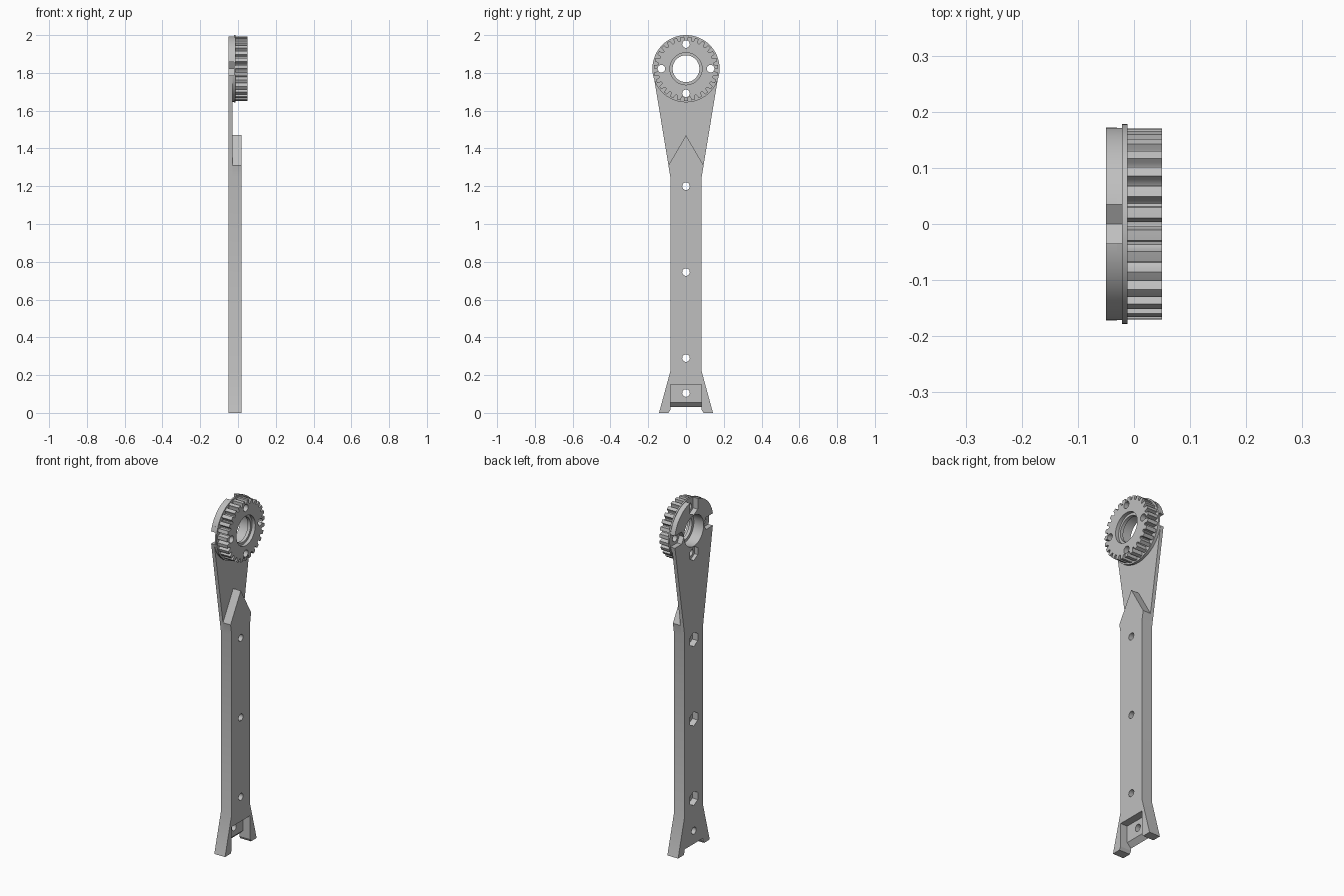
import bpy, bmesh
from math import sin, cos, pi, radians
from mathutils import Vector

cube = bpy.data.objects.get("Cube")
if cube:
    bpy.data.objects.remove(cube, do_unlink=True)

grey = bpy.data.materials.new("plain_grey")
grey.use_nodes = True
colour = (0.52, 0.52, 0.52, 1)
grey.diffuse_color = colour
grey.node_tree.nodes["Principled BSDF"].inputs["Base Color"].default_value = colour

HUB_Z = 1.822
BACK, PLATE, HEAD, FLANGE, BODY, FRONT = -0.05, -0.03, -0.021, -0.012, 0.018, 0.05


def extrude(name, points, lo, hi, axis="x"):
    """Prism from a (y, z) profile along x, or an (x, z) profile along y."""
    bm = bmesh.new()
    place = (lambda p: (lo, p[0], p[1])) if axis == "x" else (lambda p: (p[0], lo, p[1]))
    face = bm.faces.new([bm.verts.new(place(p)) for p in points])
    moved = bmesh.ops.extrude_face_region(bm, geom=[face])["geom"]
    step = Vector((hi - lo, 0, 0) if axis == "x" else (0, hi - lo, 0))
    bmesh.ops.translate(bm, vec=step, verts=[v for v in moved if isinstance(v, bmesh.types.BMVert)])
    bmesh.ops.recalc_face_normals(bm, faces=bm.faces)
    mesh = bpy.data.meshes.new(name)
    bm.to_mesh(mesh)
    bm.free()
    mesh.materials.append(grey)
    obj = bpy.data.objects.new(name, mesh)
    bpy.context.collection.objects.link(obj)
    return obj


def arc(r, y=0, z=HUB_Z, start=0, end=360, n=64):
    full = end - start == 360
    steps = n if full else n + 1
    angles = [radians(start + (end - start) * i / n) for i in range(steps)]
    return [(y + r * cos(a), z + r * sin(a)) for a in angles]


def mirrored(half):
    """Close a right-hand outline by mirroring it across y = 0."""
    return half + [(-y, z) for y, z in reversed(half) if y > 0]


# Arm and head, stacked in layers along x
side = [(0.143, 0), (0.083, 0.22), (0.083, 1.25)]
plate = extrude("arm_back_plate", side + arc(0.175, start=-10, end=190)
                + [(-y, z) for y, z in reversed(side)], BACK, PLATE)
body = extrude("arm_body", mirrored(side + [(0.093, 1.31), (0, 1.47)]), PLATE, BODY)
head = extrude("head_disc", arc(0.175), PLATE, HEAD)
flange = extrude("pulley_flange", arc(0.178), HEAD, FLANGE)

# Toothed ring with rounded grooves
TEETH = 27
tooth = [(-0.24, 0.17), (0, 0.17), (0.24, 0.17), (0.28, 0.16), (0.34, 0.152),
         (0.42, 0.148), (0.58, 0.148), (0.66, 0.152), (0.72, 0.16)]
ring = []
for k in range(TEETH):
    for t, r in tooth:
        a = pi / 2 + (k + 0.5 + t) * 2 * pi / TEETH
        ring.append((r * cos(a), HUB_Z + r * sin(a)))
gear = extrude("pulley_teeth", ring, FLANGE, FRONT)

parts = [plate, body, head, flange, gear]


def cut(points, lo, hi, targets, axis="x"):
    cutter = extrude("cutter", points, lo, hi, axis)
    cutter.hide_render = True
    for obj in targets:
        mod = obj.modifiers.new("cut", "BOOLEAN")
        mod.operation = "DIFFERENCE"
        mod.solver = "EXACT"
        mod.object = cutter
        bpy.context.view_layer.objects.active = obj
        bpy.ops.object.modifier_apply(modifier=mod.name)
    bpy.data.objects.remove(cutter, do_unlink=True)


hub = [plate, head, flange, gear]

# Stepped bearing bore
cut(arc(0.088), -0.1, 0.012, hub)
cut(arc(0.071), -0.1, 0.1, [gear])
cut(arc(0.085), 0.03, 0.1, [gear])

# Bolt holes around the hub, with nut pockets opening through the rim
for k in range(4):
    a = k * pi / 2
    c, s = cos(a), sin(a)
    cut(arc(0.02, 0.13 * c, HUB_Z + 0.13 * s, n=24), -0.1, 0.1, hub)
    reach = 0.15 if k == 3 else 0.2
    pocket = [(0.09, 0), (0.11, -0.035), (reach, -0.035), (reach, 0.035), (0.11, 0.035)]
    if k == 3:
        pocket.insert(3, (0.17, 0))
    cut([(u * c - v * s, HUB_Z + u * s + v * c) for u, v in pocket], -0.1, HEAD, [plate, head])

# Foot recess with a sloped lower lip, open at the bottom
lip = [(-0.06, -0.01), (-0.06, 0.02), (-0.025, 0.055), (-0.025, 0.15), (0.03, 0.15), (0.03, -0.01)]
cut(lip, -0.083, 0.083, [plate, body], axis="y")
cut(mirrored([(0.098, -0.01), (0.08, 0.022)]), -0.1, 0.1, [plate, body])

# Arm bolt holes with hexagonal nut traps at the back
for z in (0.105, 0.29, 0.745, 1.2):
    cut(arc(0.02, z=z, n=24), -0.1, 0.1, [plate, body])
    if z > 0.2:
        cut(arc(0.041, z=z, start=30, end=390, n=6), -0.1, -0.015, [plate, body])

# Smooth the round walls and keep the edges crisp
for obj in parts:
    bpy.ops.object.select_all(action="DESELECT")
    obj.select_set(True)
    bpy.context.view_layer.objects.active = obj
    bpy.ops.object.shade_smooth_by_angle(angle=radians(25))
